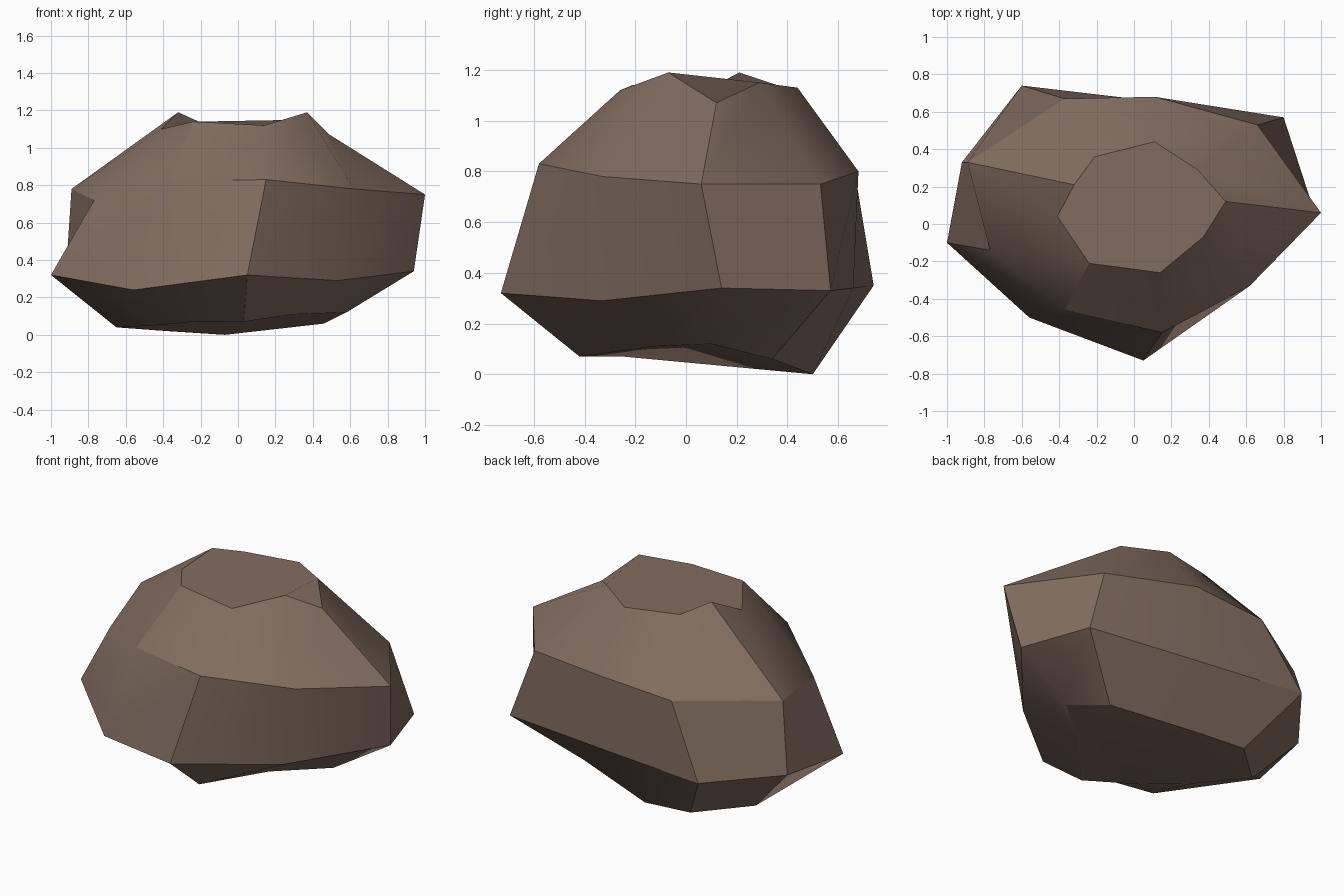
import bpy
import bmesh
from math import radians
from mathutils import Vector

default_cube = bpy.data.objects.get("Cube")
if default_cube:
    bpy.data.objects.remove(default_cube, do_unlink=True)


def flat_material(name, colour):
    material = bpy.data.materials.new(name)
    material.use_nodes = True
    material.diffuse_color = colour
    shader = next(n for n in material.node_tree.nodes if n.type == "BSDF_PRINCIPLED")
    shader.inputs["Base Color"].default_value = colour
    shader.inputs["Roughness"].default_value = 0.9
    return material


# Four irregular nine-sided cross-sections, counter-clockwise from the +x side
underside = [(.58, .1, .12), (.46, .34, .06), (-.07, .5, 0), (-.38, .5, .02), (-.65, .25, .04),
             (-.44, -.03, .05), (-.24, -.25, .07), (.03, -.42, .07), (.3, -.13, .11)]
belly = [(.94, .14, .34), (.8, .57, .33), (.08, .66, .34), (-.6, .74, .35), (-.92, .33, .33),
         (-1, -.1, .32), (-.56, -.5, .24), (.05, -.73, .32), (.53, -.33, .29)]
shoulder = [(1, .06, .75), (.66, .53, .75), (.11, .68, .8), (-.37, .67, .77), (-.89, .33, .78),
            (-.77, -.14, .72), (-.37, -.46, .82), (.15, -.58, .83), (.62, -.33, .78)]
crown = [(.49, .12, 1.07), (.34, .29, 1.15), (.11, .44, 1.13), (-.21, .36, 1.14), (-.32, .21, 1.19),
         (-.41, .04, 1.1), (-.24, -.21, 1.14), (.14, -.26, 1.12), (.37, -.07, 1.19)]


def loft(name, sections, material):
    """Bridge matching sections with quads and close both ends."""
    bm = bmesh.new()
    rings = [[bm.verts.new(Vector(point)) for point in section] for section in sections]
    for lower, upper in zip(rings, rings[1:]):
        for i in range(len(lower)):
            j = (i + 1) % len(lower)
            bm.faces.new((lower[i], lower[j], upper[j], upper[i]))
    bm.faces.new(reversed(rings[0]))
    bm.faces.new(rings[-1])
    mesh = bpy.data.meshes.new(name)
    bm.to_mesh(mesh)
    bm.free()
    mesh.materials.append(material)
    obj = bpy.data.objects.new(name, mesh)
    bpy.context.collection.objects.link(obj)
    return obj


# Boulder body
stone = flat_material("brown_stone", (.22, .152, .116, 1))
boulder = loft("boulder", [underside, belly, shoulder, crown], stone)

# Soft facets with crisp ridges
bpy.ops.object.select_all(action="DESELECT")
boulder.select_set(True)
bpy.context.view_layer.objects.active = boulder
bpy.ops.object.shade_smooth_by_angle(angle=radians(30))
